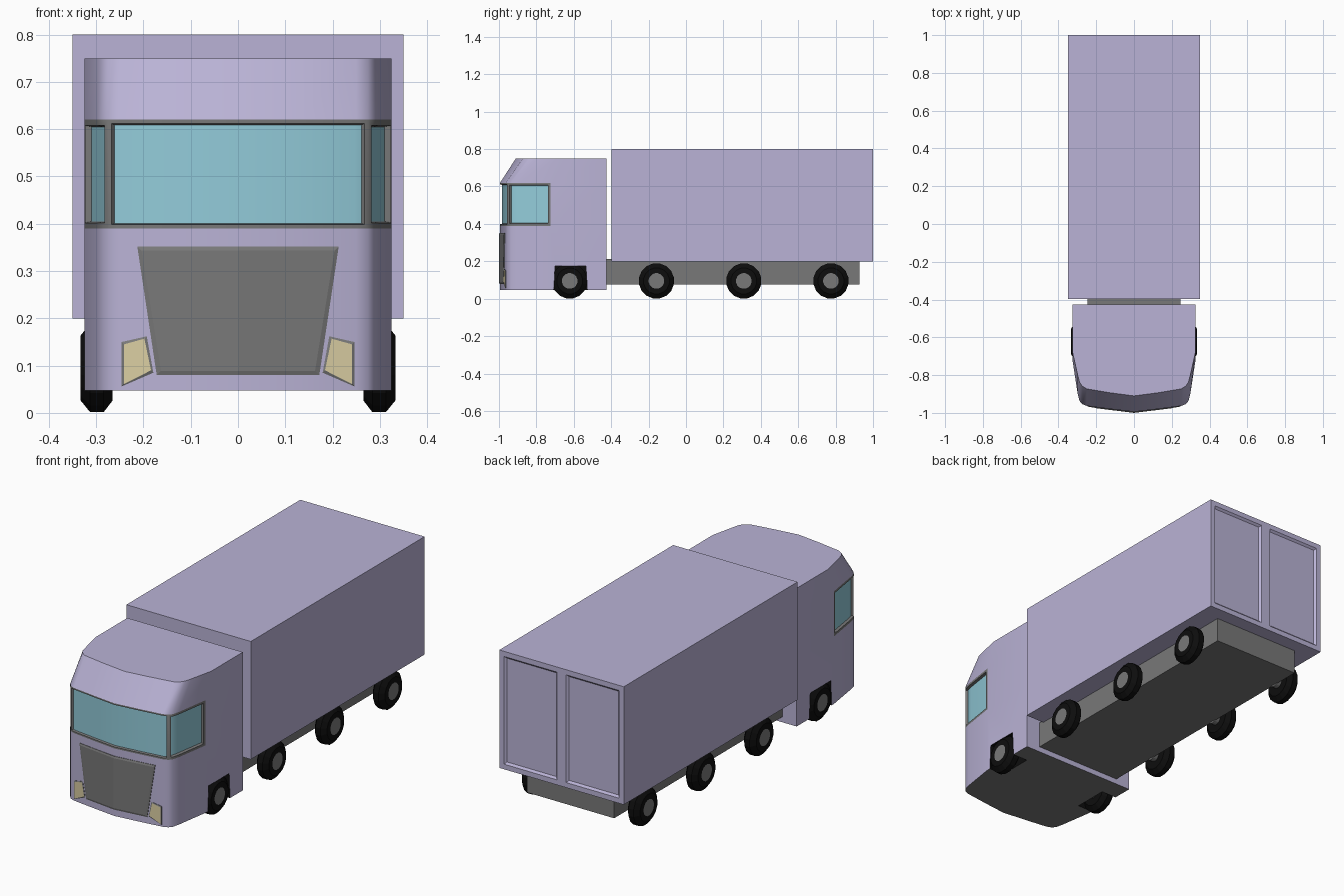
import bpy, bmesh, math
from mathutils import Vector

if "Cube" in bpy.data.objects:
    bpy.data.objects.remove(bpy.data.objects["Cube"])


def material(name, rgb):
    m = bpy.data.materials.new(name)
    m.diffuse_color = (*rgb, 1)
    m.use_nodes = True
    m.node_tree.nodes["Principled BSDF"].inputs["Base Color"].default_value = m.diffuse_color
    return m


PAINT = material("lavender paint", (0.49, 0.45, 0.67))
GREY = material("mid grey", (0.19, 0.19, 0.19))
GLASS = material("window glass", (0.29, 0.60, 0.70))
BLACK = material("black rubber", (0.004, 0.004, 0.004))
LAMP = material("lamp cream", (0.70, 0.61, 0.36))


def finish(bm, name, mats):
    bmesh.ops.recalc_face_normals(bm, faces=bm.faces)
    me = bpy.data.meshes.new(name)
    bm.to_mesh(me)
    bm.free()
    for m in mats:
        me.materials.append(m)
    ob = bpy.data.objects.new(name, me)
    bpy.context.collection.objects.link(ob)
    return ob


def loft(rings):
    """Closed solid through a list of equal-length vertex rings."""
    bm = bmesh.new()
    vs = [[bm.verts.new(p) for p in r] for r in rings]
    n = len(vs[0])
    for a, b in zip(vs, vs[1:]):
        for i in range(n):
            j = (i + 1) % n
            bm.faces.new((a[i], a[j], b[j], b[i]))
    bm.faces.new(vs[0][::-1])
    bm.faces.new(vs[-1])
    bmesh.ops.recalc_face_normals(bm, faces=bm.faces)
    return bm


def box(x0, x1, y0, y1, z0, z1):
    return loft([[(x0, y0, z), (x1, y0, z), (x1, y1, z), (x0, y1, z)] for z in (z0, z1)])


def activate(ob):
    bpy.ops.object.select_all(action='DESELECT')
    ob.select_set(True)
    bpy.context.view_layer.objects.active = ob


# Cab: plan outline lofted upward, with the roof outline swept back
BODY = [(0, -.994), (.13, -.979), (.25, -.963), (.275, -.953), (.289, -.936),
        (.298, -.90), (.325, -.725), (.325, -.425)]
ROOF = [(0, -.91), (.13, -.893), (.25, -.873), (.275, -.857), (.289, -.835),
        (.298, -.80), (.325, -.68), (.325, -.425)]


def ring(half, z):
    return [(x, y, z) for x, y in half] + [(-x, y, z) for x, y in half[:0:-1]]


bm = loft([ring(BODY, .047), ring(BODY, .39), ring(BODY, .62), ring(ROOF, .75)])
screen, sides = [], {1: [], -1: []}
for f in bm.faces:
    c = f.calc_center_median()
    if f.normal.z < -.9:
        f.material_index = 1
    if .4 < c.z < .6 and c.y < -.75:
        f.material_index = 1
        if abs(c.x) < .27:
            screen.append(f)
        else:
            sides[1 if c.x > 0 else -1].append(f)

# Recessed windscreen and side windows
for region, margin, depth in ((screen, .008, .010), (sides[1], .012, .013), (sides[-1], .012, .013)):
    bmesh.ops.inset_region(bm, faces=region, thickness=margin, depth=0, use_even_offset=True)
    bmesh.ops.inset_region(bm, faces=region, thickness=.003, depth=-depth, use_even_offset=True)
    for f in region:
        f.material_index = 2
cab = finish(bm, "cab", [PAINT, GREY, GLASS, BLACK])

# Wheel arches cut from the cab
for s in (1, -1):
    arch = [(-.71, .0), (-.70, .175), (-.535, .175), (-.525, .0)]
    bm = loft([[(s * x, y, z) for y, z in arch] for x in (.24, .40)])
    for f in bm.faces:
        f.material_index = 3
    cutter = finish(bm, "arch_cutter", [PAINT, GREY, GLASS, BLACK])
    cutter.hide_render = True
    activate(cab)
    mod = cab.modifiers.new("arch", 'BOOLEAN')
    mod.operation = 'DIFFERENCE'
    mod.solver = 'EXACT'
    mod.object = cutter
    bpy.ops.object.modifier_apply(modifier=mod.name)
    bpy.data.objects.remove(cutter)
activate(cab)
bpy.ops.object.shade_smooth_by_angle(angle=math.radians(32))


# Plates that follow the angled front of the cab
def front_y(x):
    return -.994 + .124 * abs(x)


def front_plate(name, outline, depth, rim, mats):
    """Raised plate with a chamfered rim; the last material colours its face."""
    mid = sum((Vector(p) for p in outline), Vector((0, 0))) / len(outline)

    def layer(inset, out):
        pts = []
        for x, z in outline:
            dx = math.copysign(inset, mid.x - x) if abs(mid.x - x) > 1e-4 else 0
            dz = math.copysign(inset, mid.y - z)
            pts.append((x + dx, front_y(x + dx) - out, z + dz))
        return pts
    bm = loft([layer(0, -.004), layer(0, depth * .5), layer(rim, depth)])
    bm.faces.ensure_lookup_table()
    face = bm.faces[-1]
    face.material_index = len(mats) - 1
    if len(outline) == 6:  # crease the wide plate along the centre line
        mids = [v for v in face.verts if abs(v.co.x) < 1e-4]
        bmesh.utils.face_split(face, mids[0], mids[1])
    return finish(bm, name, mats)


front_plate("grille", [(-.213, .352), (0, .352), (.213, .352), (.172, .08), (0, .08), (-.172, .08)],
            .006, .009, [GREY])
for s, side in ((1, "right"), (-1, "left")):
    front_plate(side + "_headlight",
                [(s * x, z) for x, z in ((.246, .150), (.193, .162), (.179, .085), (.246, .056))],
                .004, .005, [GREY, LAMP])

# Cargo box with two recessed rear doors
bm = box(-.35, .35, -.397, 1.0, .2, .8)
back = [f for f in bm.faces if f.normal.y > .9][0]
edges = [e for e in back.edges if abs(e.verts[0].co.x - e.verts[1].co.x) > .1]
cut = bmesh.ops.bisect_edges(bm, edges=edges, cuts=1)
mids = [v for v in cut["geom_split"] if isinstance(v, bmesh.types.BMVert) and abs(v.co.x) < 1e-4]
bmesh.ops.connect_verts(bm, verts=mids)
doors = [f for f in bm.faces if f.normal.y > .9]
bmesh.ops.inset_individual(bm, faces=doors, thickness=.026, depth=0, use_even_offset=True)
bmesh.ops.inset_individual(bm, faces=doors, thickness=.010, depth=-.010, use_even_offset=True)
finish(bm, "cargo_box", [PAINT])

# Chassis under the cargo box
finish(box(-.245, .245, -.44, .927, .075, .212), "chassis", [GREY])

# Wheels: revolved tyre profile with a grey hub and a short axle stub
PROFILE = [(.24, .03), (.265, .03), (.265, .07), (.284, .095), (.313, .095), (.333, .07), (.333, .042)]
SIDES = 16
for s, side in ((1, "right"), (-1, "left")):
    for i, y in enumerate((-.622, -.158, .309, .775)):
        rings = [[(s * x, y + r * math.cos(a), .095 + r * math.sin(a))
                  for a in [2 * math.pi * (k + .5) / SIDES for k in range(SIDES)]]
                 for x, r in PROFILE]
        bm = loft(rings)
        for f in bm.faces:
            c = f.calc_center_median()
            if abs(c.x) < .26 or (abs(c.x) > .332 and len(f.verts) > 4):
                f.material_index = 1
        finish(bm, f"{side}_wheel_{i + 1}", [BLACK, GREY])
